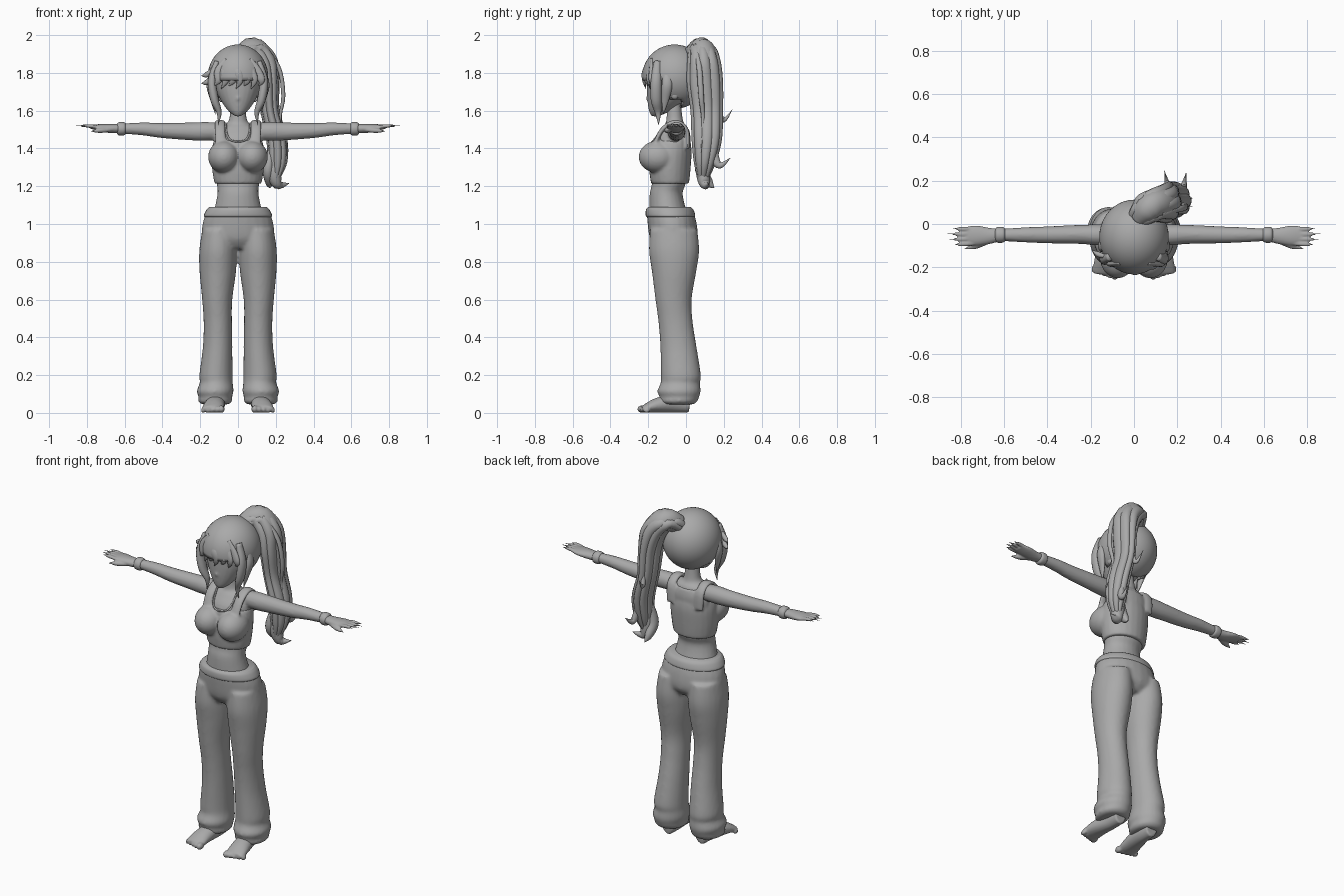
import bpy, bmesh, math
from mathutils import Vector, Matrix

cube = bpy.data.objects.get("Cube")
if cube:
    bpy.data.objects.remove(cube)

grey = bpy.data.materials.new("plain grey")
grey.use_nodes = True
colour = (0.4, 0.4, 0.4, 1)
grey.diffuse_color = colour
grey.node_tree.nodes["Principled BSDF"].inputs["Base Color"].default_value = colour

X, Y, Z = Vector((1, 0, 0)), Vector((0, 1, 0)), Vector((0, 0, 1))


def smooth_rows(rows, steps):
    """Pass a smooth spline through rows of x, y, z, width, depth."""
    result = []
    last = len(rows) - 1
    for i in range(last):
        before, start = rows[max(i - 1, 0)], rows[i]
        end, after = rows[i + 1], rows[min(i + 2, last)]
        for step in range(steps):
            t = step / steps
            result.append([
                b + t * (c - a + t * (2 * a - 5 * b + 4 * c - d + t * (3 * (b - c) + d - a))) / 2
                for a, b, c, d in zip(before, start, end, after)])
    result.append(list(rows[-1]))
    return result


def loft(bm, rows, ref=X, flat=False, mirror=False, sides=24, steps=5):
    """Skin elliptical rings along rows; flat rings stay level."""
    rows = smooth_rows(rows, steps)
    centres = [Vector(row[:3]) for row in rows]
    for sign in ((1, -1) if mirror else (1,)):
        rings, made = [], []
        for i, row in enumerate(rows):
            tangent = centres[min(i + 1, len(rows) - 1)] - centres[max(i - 1, 0)]
            tangent = Z if flat else tangent.normalized()
            across = (ref - tangent * ref.dot(tangent)).normalized()
            up = tangent.cross(across)
            ring = []
            for k in range(sides):
                angle = math.tau * k / sides
                co = centres[i] + across * max(row[3], 0.001) * math.cos(angle)
                co += up * max(row[4], 0.001) * math.sin(angle)
                co.x *= sign
                ring.append(bm.verts.new(co))
            rings.append(ring)
        for lower, upper in zip(rings, rings[1:]):
            for k in range(sides):
                n = (k + 1) % sides
                made.append(bm.faces.new((lower[k], lower[n], upper[n], upper[k])))
        made.append(bm.faces.new(rings[0]))
        made.append(bm.faces.new(rings[-1]))
        bmesh.ops.recalc_face_normals(bm, faces=made)


def strand(bm, points, width, depth, ref=X, mirror=False):
    """A lock that swells in the middle and tapers to a point."""
    rows = []
    for i, point in enumerate(points):
        t = i / (len(points) - 1)
        swell = (1 - t ** 3) * (0.6 + 0.4 * math.sin(math.pi * t)) + 0.02
        rows.append((*point, width * swell, depth * swell))
    loft(bm, rows, ref, mirror=mirror, sides=12)


def ball(bm, centre, radii, mirror=False):
    for sign in ((1, -1) if mirror else (1,)):
        place = Matrix.Translation((sign * centre[0], *centre[1:]))
        bmesh.ops.create_uvsphere(bm, u_segments=40, v_segments=28, radius=1,
                                  matrix=place @ Matrix.Diagonal((*radii, 1)))


def finish(bm, name, voxel=None, relax=4):
    mesh = bpy.data.meshes.new(name)
    for face in bm.faces:
        face.smooth = True
    bm.to_mesh(mesh)
    bm.free()
    mesh.materials.append(grey)
    obj = bpy.data.objects.new(name, mesh)
    bpy.context.collection.objects.link(obj)
    if voxel:
        remesh = obj.modifiers.new("blend", "REMESH")
        remesh.mode = "VOXEL"
        remesh.voxel_size = voxel
        remesh.use_smooth_shade = True
        soften = obj.modifiers.new("soften", "SMOOTH")
        soften.iterations = relax
    return obj


# Torso, neck and arms
bm = bmesh.new()
loft(bm, [(0, -.085, 1, .145, .11), (0, -.105, 1.15, .11, .088), (0, -.09, 1.22, .113, .09),
          (0, -.08, 1.35, .125, .1), (0, -.075, 1.45, .125, .093), (0, -.06, 1.51, .1, .068),
          (0, -.06, 1.545, .05, .045), (0, -.065, 1.66, .037, .036)], flat=True)
loft(bm, [(.08, -.05, 1.49, .048, .045), (.17, -.05, 1.49, .048, .05), (.25, -.048, 1.49, .044, .047),
          (.4, -.05, 1.495, .039, .04), (.5, -.05, 1.503, .035, .034), (.6, -.05, 1.505, .029, .028),
          (.65, -.05, 1.505, .028, .022)], ref=Y, mirror=True)
finish(bm, "torso_and_arms", 0.008)

# Hands with tapered fingers and thumb
bm = bmesh.new()
loft(bm, [(.62, -.05, 1.505, .028, .023), (.67, -.055, 1.505, .038, .024),
          (.73, -.053, 1.51, .046, .019), (.78, -.05, 1.515, .037, .01)], ref=Y, mirror=True)
for i, tip in enumerate((.83, .855, .86, .84)):
    y = -.09 + .023 * i
    strand(bm, [(.73, y, 1.512), (.79, y - .003, 1.519), (tip, y + .003 * (i - 2), 1.52)],
           .012, .011, ref=Y, mirror=True)
strand(bm, [(.66, -.075, 1.5), (.73, -.1, 1.495), (.785, -.115, 1.49)], .017, .015, ref=Y, mirror=True)
finish(bm, "hands", 0.005, 2)

# Wristbands
bm = bmesh.new()
loft(bm, [(.595, -.05, 1.504, .029, .028), (.605, -.05, 1.504, .036, .035),
          (.63, -.05, 1.504, .036, .035), (.64, -.05, 1.504, .027, .026)], ref=Y, mirror=True)
finish(bm, "wristbands")

# Cropped tank top: body, bust, back panel and straps
bm = bmesh.new()
loft(bm, [(0, -.085, 1.213, .122, .098), (0, -.085, 1.23, .128, .103), (0, -.085, 1.3, .138, .11),
          (0, -.078, 1.38, .14, .108), (0, -.078, 1.43, .132, .103), (0, -.075, 1.445, .12, .093)],
     flat=True)
ball(bm, (.075, -.15, 1.355), (.083, .1, .085), mirror=True)
loft(bm, [(0, -.045, 1.39, .125, .067), (0, -.04, 1.46, .12, .064), (0, -.045, 1.505, .09, .06)], flat=True)
loft(bm, [(x, y, z, .03, .012) for x, y, z in
          ((.09, -.17, 1.41), (.095, -.125, 1.5), (.095, -.055, 1.54), (.095, .002, 1.5), (.09, .01, 1.4))],
     mirror=True)
finish(bm, "tank_top", 0.008)

# Neckline trim
bm = bmesh.new()
loft(bm, [(x, y, z, .005, .005) for x, y, z in
          ((.065, -.1, 1.535), (.06, -.14, 1.48), (.04, -.17, 1.445), (0, -.18, 1.435))],
     ref=Y, mirror=True, sides=8)
finish(bm, "neckline_trim")

# Flared trousers with gathered hems
bm = bmesh.new()
loft(bm, [(0, -.065, .87, .13, .09), (0, -.065, .92, .185, .125), (0, -.073, 1, .188, .13),
          (0, -.085, 1.07, .164, .122), (0, -.087, 1.088, .15, .11)], flat=True)
loft(bm, [(.1, -.065, .97, .09, .125), (.105, -.063, .86, .1, .133), (.107, -.063, .75, .097, .118),
          (.11, -.066, .6, .08, .096), (.107, -.055, .48, .075, .091), (.108, -.04, .35, .078, .096),
          (.117, -.027, .2, .088, .106), (.115, -.03, .16, .087, .104), (.121, -.037, .115, .098, .115),
          (.12, -.035, .085, .089, .105), (.121, -.04, .06, .09, .1), (.12, -.04, .045, .07, .08)],
     flat=True, mirror=True)
finish(bm, "trousers", 0.01, 5)

# Waistband
bm = bmesh.new()
loft(bm, [(0, -.08, 1.035, .17, .122), (0, -.082, 1.045, .181, .131),
          (0, -.086, 1.075, .167, .126), (0, -.088, 1.09, .152, .113)], flat=True, sides=40)
finish(bm, "waistband")

# Bare feet and toes
bm = bmesh.new()
loft(bm, [(.11, .02, .045, .035, .043), (.112, -.06, .052, .045, .05), (.125, -.15, .041, .054, .039),
          (.132, -.21, .025, .057, .024), (.133, -.23, .02, .05, .015)], mirror=True)
for i in range(5):
    size = .02 - .0015 * i
    ball(bm, (.088 + .024 * i, -.232 + .006 * i, size), (size * .85, size * 1.3, size), mirror=True)
finish(bm, "feet", 0.006, 3)

# Head with pointed chin, nose and ears
bm = bmesh.new()
loft(bm, [(0, -.165, 1.57, .015, .018), (0, -.138, 1.6, .053, .058), (0, -.105, 1.66, .094, .1),
          (0, -.088, 1.73, .12, .12), (0, -.07, 1.82, .128, .135), (0, -.06, 1.9, .08, .08)], flat=True)
ball(bm, (0, -.2, 1.665), (.008, .014, .012))
ball(bm, (.118, -.06, 1.69), (.014, .024, .034), mirror=True)
finish(bm, "head", 0.008, 3)

# Scalp hair, opened around the face
bm = bmesh.new()
ball(bm, (0, -.06, 1.78), (.16, .172, .17))


def over_face(face):
    c = face.calc_center_median()
    return (c.y < -.1 and c.z < 1.755) or (c.y < -.02 and c.z < 1.66)


bmesh.ops.delete(bm, geom=[f for f in bm.faces if over_face(f)], context="FACES")
hair = finish(bm, "scalp_hair")
shell = hair.modifiers.new("thickness", "SOLIDIFY")
shell.thickness = 0.012

# Fringe, face-framing locks and loose side flicks
bm = bmesh.new()
for i in range(-3, 4):
    x = .033 * i
    back = abs(x) * .35
    strand(bm, [(x * .6, -.18, 1.87), (x, -.218 + back, 1.81),
                (x * 1.15 + .01, -.222 + back, 1.76), (x * 1.2 - .01, -.212 + back, 1.715 + .015 * (i % 2))],
           .027, .014)
strand(bm, [(.11, -.15, 1.86), (.137, -.158, 1.76), (.125, -.158, 1.66), (.1, -.148, 1.59), (.105, -.145, 1.525)],
       .025, .032, mirror=True)
strand(bm, [(.13, -.1, 1.82), (.15, -.1, 1.74), (.135, -.11, 1.66), (.12, -.12, 1.58)], .018, .03, mirror=True)
for drop in (0, .04):
    strand(bm, [(-.13, -.15, 1.82 - drop), (-.165, -.14, 1.79 - drop), (-.195, -.12, 1.785 - drop)],
           .014, .016, ref=Y)
finish(bm, "fringe_and_side_locks")

# High ponytail: a core wrapped in overlapping locks
bm = bmesh.new()
tail = [(.02, .03, 1.89, .05, .06), (.075, .08, 1.925, .078, .075), (.135, .095, 1.86, .075, .09),
        (.16, .1, 1.75, .058, .098), (.17, .11, 1.6, .05, .088), (.205, .11, 1.45, .055, .082),
        (.21, .1, 1.33, .05, .06), (.2, .09, 1.24, .02, .03)]
loft(bm, [(x, y, z, w * .85, d * .85) for x, y, z, w, d in tail], flat=False)
for k in range(8):
    angle = math.tau * k / 8
    loft(bm, [(x + math.cos(angle) * w * .6, y + math.sin(angle) * d * .6, z, w * .42, d * .38)
              for x, y, z, w, d in tail], sides=12)
# Curling ends and wisps
strand(bm, [(.21, .1, 1.4), (.19, .09, 1.29), (.21, .1, 1.21), (.27, .12, 1.215)], .04, .04)
strand(bm, [(.18, .09, 1.4), (.16, .08, 1.29), (.165, .12, 1.22), (.17, .15, 1.19)], .03, .035)
strand(bm, [(.2, .14, 1.5), (.22, .15, 1.36), (.23, .18, 1.31), (.24, .235, 1.35)], .02, .025)
strand(bm, [(.17, .14, 1.75), (.16, .17, 1.6), (.15, .2, 1.55), (.14, .245, 1.605)], .014, .018)
strand(bm, [(.13, .05, 1.95), (.215, .07, 1.83), (.24, .08, 1.68), (.225, .09, 1.55), (.27, .08, 1.38)],
       .012, .016)
finish(bm, "ponytail")
